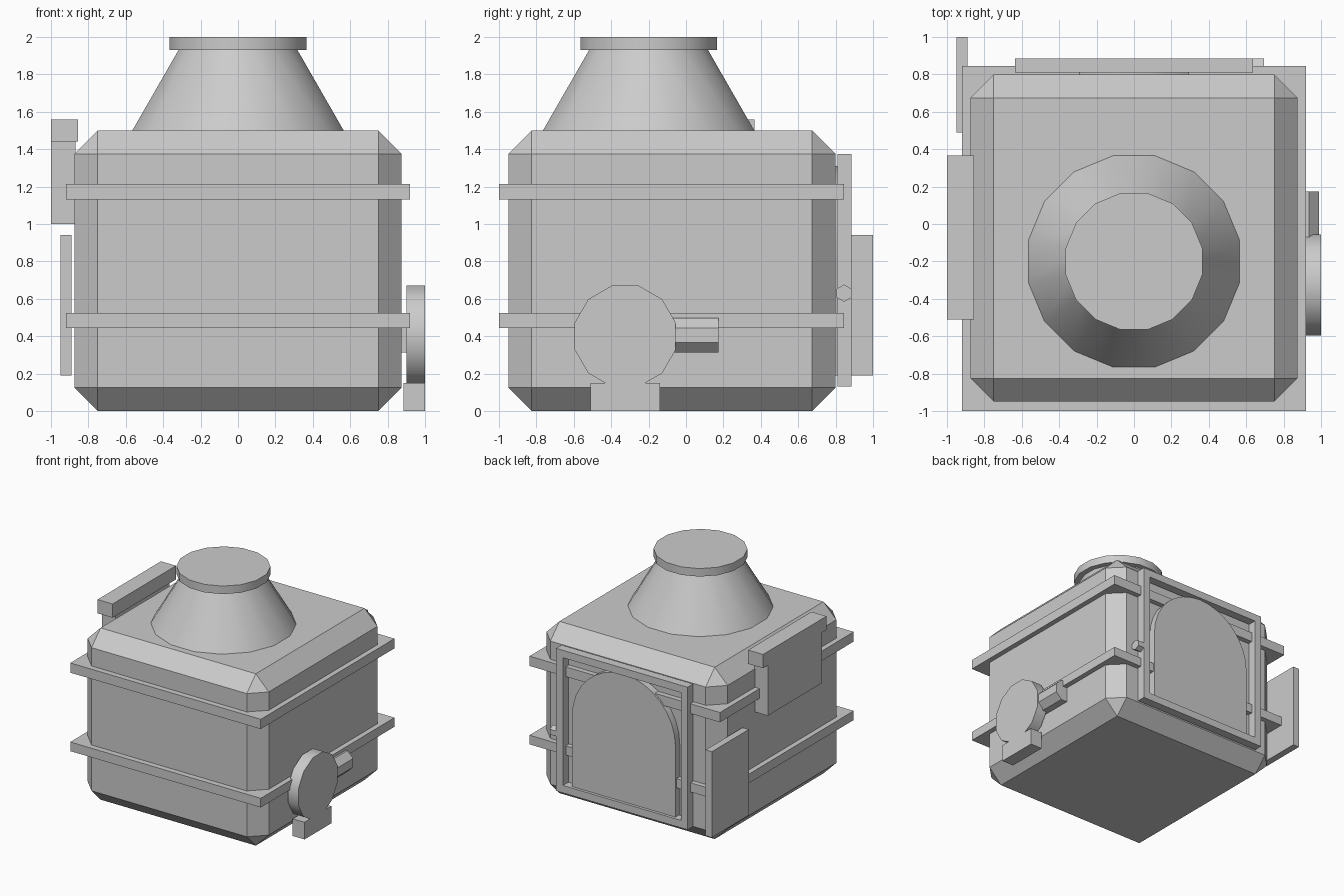
import bpy
import bmesh
from math import pi, cos, sin, radians
from mathutils import Matrix, Vector

cube = bpy.data.objects.get("Cube")
if cube:
    bpy.data.objects.remove(cube, do_unlink=True)

# Single plain grey material
GREY = (0.6, 0.6, 0.6, 1.0)
grey = bpy.data.materials.new("plain_grey")
grey.use_nodes = True
grey.diffuse_color = GREY
grey.node_tree.nodes["Principled BSDF"].inputs["Base Color"].default_value = GREY


def finish(name, bm):
    bmesh.ops.recalc_face_normals(bm, faces=bm.faces)
    mesh = bpy.data.meshes.new(name)
    bm.to_mesh(mesh)
    bm.free()
    mesh.materials.append(grey)
    obj = bpy.data.objects.new(name, mesh)
    bpy.context.collection.objects.link(obj)
    bpy.ops.object.select_all(action='DESELECT')
    obj.select_set(True)
    bpy.context.view_layer.objects.active = obj
    bpy.ops.object.shade_smooth_by_angle(angle=radians(35))
    return obj


def add_box(bm, x, y, z):
    """Box from (min, max) pairs on each axis."""
    centre = Vector([(a + b) / 2 for a, b in (x, y, z)])
    size = [b - a for a, b in (x, y, z)]
    bmesh.ops.create_cube(bm, size=1, matrix=Matrix.Translation(centre) @ Matrix.Diagonal((*size, 1)))


def box(name, x, y, z, chamfer=0):
    bm = bmesh.new()
    add_box(bm, x, y, z)
    if chamfer:
        bmesh.ops.bevel(bm, geom=bm.edges[:], offset=chamfer, segments=1, affect='EDGES')
    return finish(name, bm)


def prism(name, sides, r1, r2, depth, centre, axis='Z', flat=True):
    """Polygonal drum or cone; radii reach the flats when flat is set."""
    bm = bmesh.new()
    k = 1 / cos(pi / sides) if flat else 1
    turn = Matrix.Rotation(pi / sides if flat else 0, 4, 'Z')
    tilt = {'Z': Matrix(), 'X': Matrix.Rotation(pi / 2, 4, 'Y'),
            'Y': Matrix.Rotation(-pi / 2, 4, 'X')}[axis]
    bmesh.ops.create_cone(bm, cap_ends=True, segments=sides, radius1=r1 * k, radius2=r2 * k,
                          depth=depth, matrix=Matrix.Translation(centre) @ tilt @ turn)
    return finish(name, bm)


# Chamfered body with two straps
box("body", (-0.875, 0.875), (-0.95, 0.80), (0, 1.5), chamfer=0.125)
for name, low, high in (("lower_strap", 0.445, 0.525), ("upper_strap", 1.13, 1.215)):
    box(name, (-0.92, 0.92), (-1, 0.845), (low, high))

# Tapered hood and its cap
prism("hood", 16, 0.565, 0.318, 0.43, (0, -0.2, 1.715))
prism("hood_cap", 16, 0.365, 0.365, 0.07, (0, -0.2, 1.965))

# Rectangular frame on the back
bm = bmesh.new()
W, LOW, HIGH, BAR = 0.635, 0.13, 1.375, 0.065
depth = (0.81, 0.885)
for side in (-1, 1):
    add_box(bm, sorted((side * W, side * (W - BAR))), depth, (LOW, HIGH))
for z in (LOW, HIGH - BAR):
    add_box(bm, (BAR - W, W - BAR), depth, (z, z + BAR))
finish("door_frame", bm)

# Arched door inside the frame
bm = bmesh.new()
R, SPRING, STEPS = 0.5, 0.81, 16
outline = [(-R, 0.19), (R, 0.19)]
outline += [(R * cos(pi * i / STEPS), SPRING + R * sin(pi * i / STEPS)) for i in range(STEPS + 1)]
face = bm.faces.new([bm.verts.new((x, 0.80, z)) for x, z in outline])
extruded = bmesh.ops.extrude_face_region(bm, geom=[face])["geom"]
bmesh.ops.translate(bm, vec=(0, 0.06, 0),
                    verts=[v for v in extruded if isinstance(v, bmesh.types.BMVert)])
finish("arched_door", bm)

# Hinge pin beside the frame
prism("hinge_pin", 6, 0.04, 0.04, 0.09, (0.65, 0.845, 0.63), axis='X').data.transform(
    Matrix.Identity(4))

# Box with an overhanging lid, and a thin plate, on the -x side
box("side_box", (-1, -0.87), (-0.45, 0.30), (1.0, 1.44))
box("side_box_lid", (-1, -0.855), (-0.51, 0.365), (1.44, 1.56))
box("side_plate", (-0.95, -0.89), (0.49, 1.0), (0.19, 0.94))

# Blower drum, outlet pipe and foot on the +x side
prism("blower_drum", 12, 0.27, 0.27, 0.1, (0.95, -0.325, 0.40), axis='X')
prism("outlet_pipe", 8, 0.0925, 0.0925, 0.47, (0.8975, -0.06, 0.405), axis='Y')
box("blower_foot", (0.885, 1), (-0.51, -0.14), (0, 0.15))
